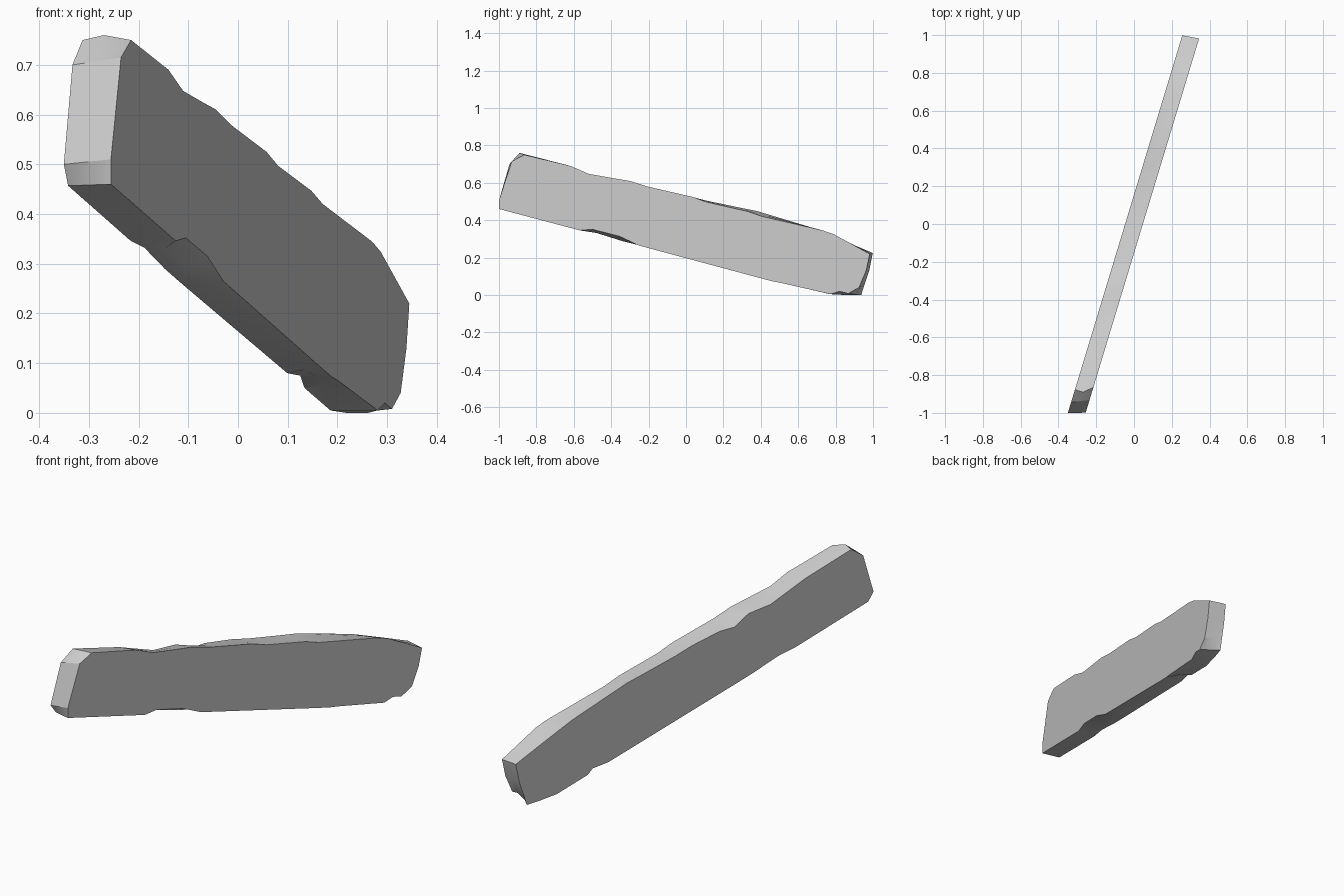
import bpy
import bmesh
import math
from mathutils import Vector

# Remove the default cube only
default_cube = bpy.data.objects.get("Cube")
if default_cube:
    bpy.data.objects.remove(default_cube, do_unlink=True)

# The slab stands on edge: one axis runs along it, the other through it
ALONG = Vector((0.29, 0.957, 0.0))
ACROSS = Vector((0.957, -0.29, 0.0))
HALF_THICKNESS = 0.045

# Chipped outline of each broad side as (distance along, height):
# underside, far end, upper edge, near end
right_outline = [
    (-1.03, .46), (-.58, .346), (-.51, .352), (-.36, .315), (-.25, .265),
    (.42, .093), (.5, .073), (.55, .064), (.82, .005), (.87, .02),
    (.92, .008), (.98, .04), (1.02, .13), (1.04, .22),
    (.84, .325), (.78, .345), (.44, .42), (.36, .447), (.13, .497),
    (.05, .525), (-.2, .58), (-.3, .61), (-.4, .626), (-.53, .648),
    (-.63, .69), (-.89, .75), (-.96, .715), (-1.03, .51),
]
left_outline = [
    (-1.03, .457), (-.6, .347), (-.5, .332), (-.36, .29), (-.25, .262),
    (.49, .08), (.58, .075), (.61, .05), (.79, .005), (.9, 0),
    (.965, 0), (.985, .06), (1.01, .13), (1.03, .225),
    (.88, .285), (.7, .355), (.38, .45), (.3, .465), (.1, .505),
    (0, .53), (-.16, .556), (-.25, .553), (-.33, .598), (-.46, .607),
    (-.66, .68), (-.93, .75), (-1, .7), (-1.06, .5),
]


def middle_outline(first, second):
    """Average two outlines, keeping the chips close to the faces they bite."""
    points = [((a[0] + b[0]) / 2, (a[1] + b[1]) / 2)
              for a, b in zip(first, second)]
    points[2] = second[2]
    points[3] = second[3]
    points[9] = (.9, 0)
    points[21] = (-.28, .595)
    points[25] = (-.93, .76)
    return points


def add_ring(bm, outline, offset):
    """Place one outline at a given depth through the slab."""
    ring = []
    for distance, height in outline:
        position = ALONG * distance + ACROSS * offset
        position.z = height
        ring.append(bm.verts.new(position))
    return ring


def bridge(bm, first, second):
    """Join two matching rings with a band of faces."""
    count = len(first)
    for i in range(count):
        j = (i + 1) % count
        bm.faces.new((first[i], first[j], second[j], second[i]))


def make_material(name, colour):
    material = bpy.data.materials.new(name)
    material.use_nodes = True
    material.diffuse_color = colour
    shader = next(n for n in material.node_tree.nodes
                  if n.type == 'BSDF_PRINCIPLED')
    shader.inputs["Base Color"].default_value = colour
    shader.inputs["Roughness"].default_value = 0.8
    return material


# Loft the slab through three rings and close both broad sides
bm = bmesh.new()
rings = [
    add_ring(bm, right_outline, HALF_THICKNESS),
    add_ring(bm, middle_outline(right_outline, left_outline), 0.0),
    add_ring(bm, left_outline, -HALF_THICKNESS),
]
for near_ring, far_ring in zip(rings, rings[1:]):
    bridge(bm, near_ring, far_ring)
bm.faces.new(rings[0])
bm.faces.new(rings[-1])
bmesh.ops.recalc_face_normals(bm, faces=bm.faces)

mesh = bpy.data.meshes.new("chipped_slab")
bm.to_mesh(mesh)
bm.free()
slab = bpy.data.objects.new("chipped_slab", mesh)
bpy.context.collection.objects.link(slab)
mesh.materials.append(make_material("plain_grey", (0.6, 0.6, 0.6, 1.0)))

# Soft shading across the shallow chips, crisp edges elsewhere
bpy.ops.object.select_all(action='DESELECT')
slab.select_set(True)
bpy.context.view_layer.objects.active = slab
bpy.ops.object.shade_smooth_by_angle(angle=math.radians(25))
